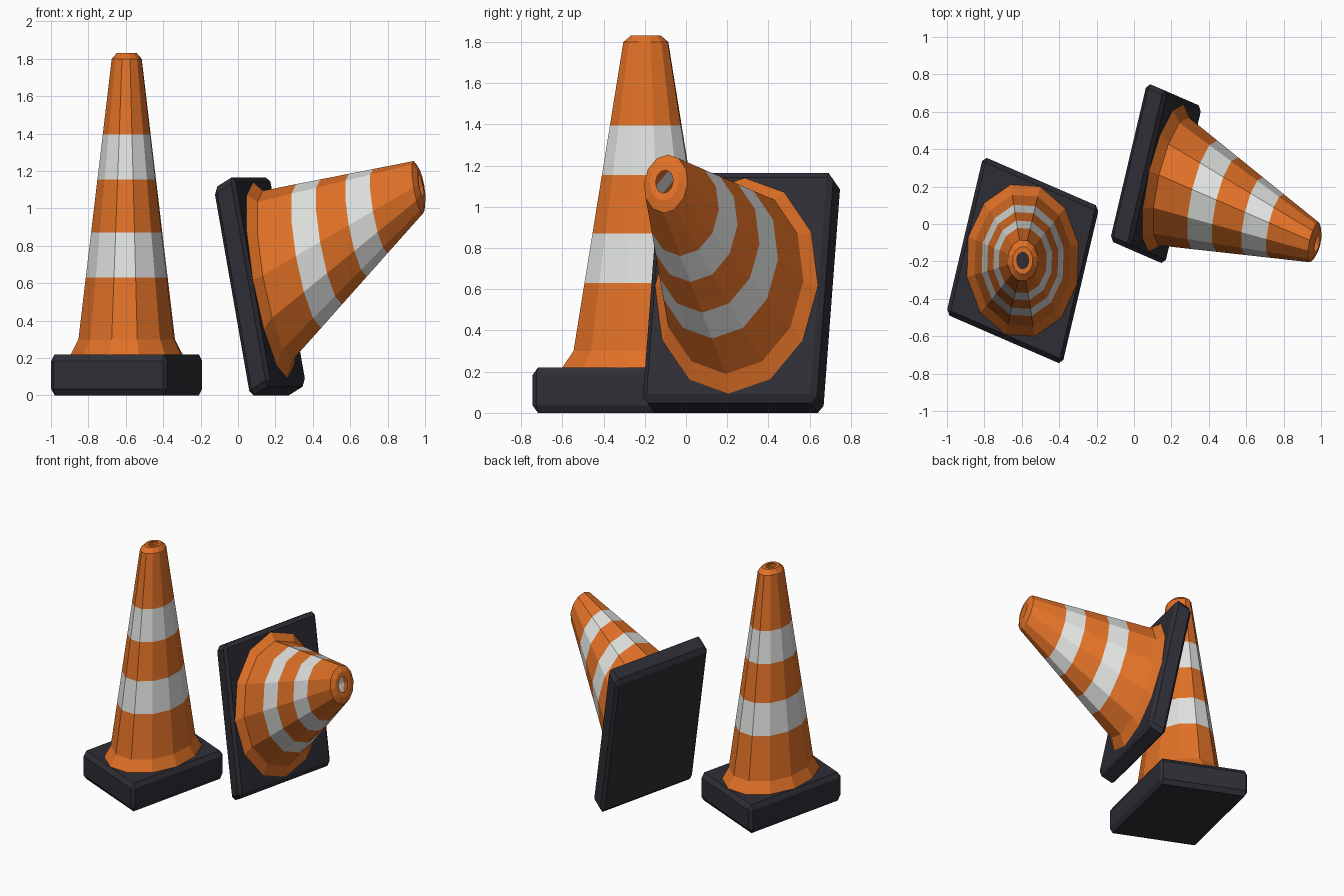
import bpy
import bmesh
from math import cos, sin, pi, radians
from mathutils import Matrix, Vector

cube = bpy.data.objects.get("Cube")
if cube:
    bpy.data.objects.remove(cube, do_unlink=True)


def make_material(name, rgb):
    mat = bpy.data.materials.new(name)
    mat.use_nodes = True
    color = (*rgb, 1.0)
    mat.diffuse_color = color
    mat.node_tree.nodes["Principled BSDF"].inputs["Base Color"].default_value = color
    return mat


orange = make_material("orange plastic", (0.75, 0.165, 0.02))
white = make_material("reflective white", (0.74, 0.76, 0.74))
rubber = make_material("dark rubber", (0.028, 0.027, 0.037))

SIDES = 12
THICK = 0.187
# Shell profile from flange to hole: radius, height, colour of the band above
PROFILE = [
    (0.472, 0.183, 0), (0.405, 0.255, 0), (0.344, 0.535, 1), (0.299, 0.739, 0),
    (0.246, 0.981, 1), (0.201, 1.185, 0), (0.126, 1.529, 0), (0.084, 1.555, 0),
    (0.050, 1.555, 0),
]


def finish(bm, name, materials, matrix):
    bm.transform(matrix)
    mesh = bpy.data.meshes.new(name)
    bm.to_mesh(mesh)
    bm.free()
    for mat in materials:
        mesh.materials.append(mat)
    obj = bpy.data.objects.new(name, mesh)
    bpy.context.collection.objects.link(obj)


def base_plate(name, matrix):
    # Unit-square slab with chamfered edges
    bm = bmesh.new()
    bmesh.ops.create_cube(bm, size=1.0)
    bm.transform(Matrix.Translation((0, 0, THICK / 2)) @ Matrix.Diagonal((1, 1, THICK, 1)))
    bmesh.ops.bevel(bm, geom=bm.edges[:], offset=0.03, segments=1,
                    affect='EDGES', profile=0.5)
    bmesh.ops.recalc_face_normals(bm, faces=bm.faces[:])
    finish(bm, name, [rubber], matrix)


def cone_shell(name, matrix):
    # Lathe of the profile; the shell stays hollow and open at the tip
    bm = bmesh.new()
    rings = []
    for r, z, _ in PROFILE:
        angles = [2 * pi * i / SIDES for i in range(SIDES)]
        rings.append([bm.verts.new((r * cos(a), r * sin(a), z)) for a in angles])
    for k in range(len(rings) - 1):
        low, high = rings[k], rings[k + 1]
        for i in range(SIDES):
            j = (i + 1) % SIDES
            face = bm.faces.new((low[i], low[j], high[j], high[i]))
            face.material_index = PROFILE[k][2]
    finish(bm, name, [orange, white], matrix)


# Both cones share a stretch and a heading; the second is tipped over
stretch = Matrix.Diagonal((0.652, 0.886, 1.177, 1))
heading = Matrix.Rotation(radians(-17.7), 4, 'Z')
placements = [
    ("standing", Vector((-0.595, -0.195, 0)), 0),
    ("tipped", Vector((0.062, 0.293, 0.5475)), 71.7),
]
for label, spot, tilt in placements:
    matrix = (Matrix.Translation(spot) @ stretch @ heading
              @ Matrix.Rotation(radians(tilt), 4, 'Y'))
    base_plate(label + "_base_plate", matrix)
    cone_shell(label + "_cone_shell", matrix)
